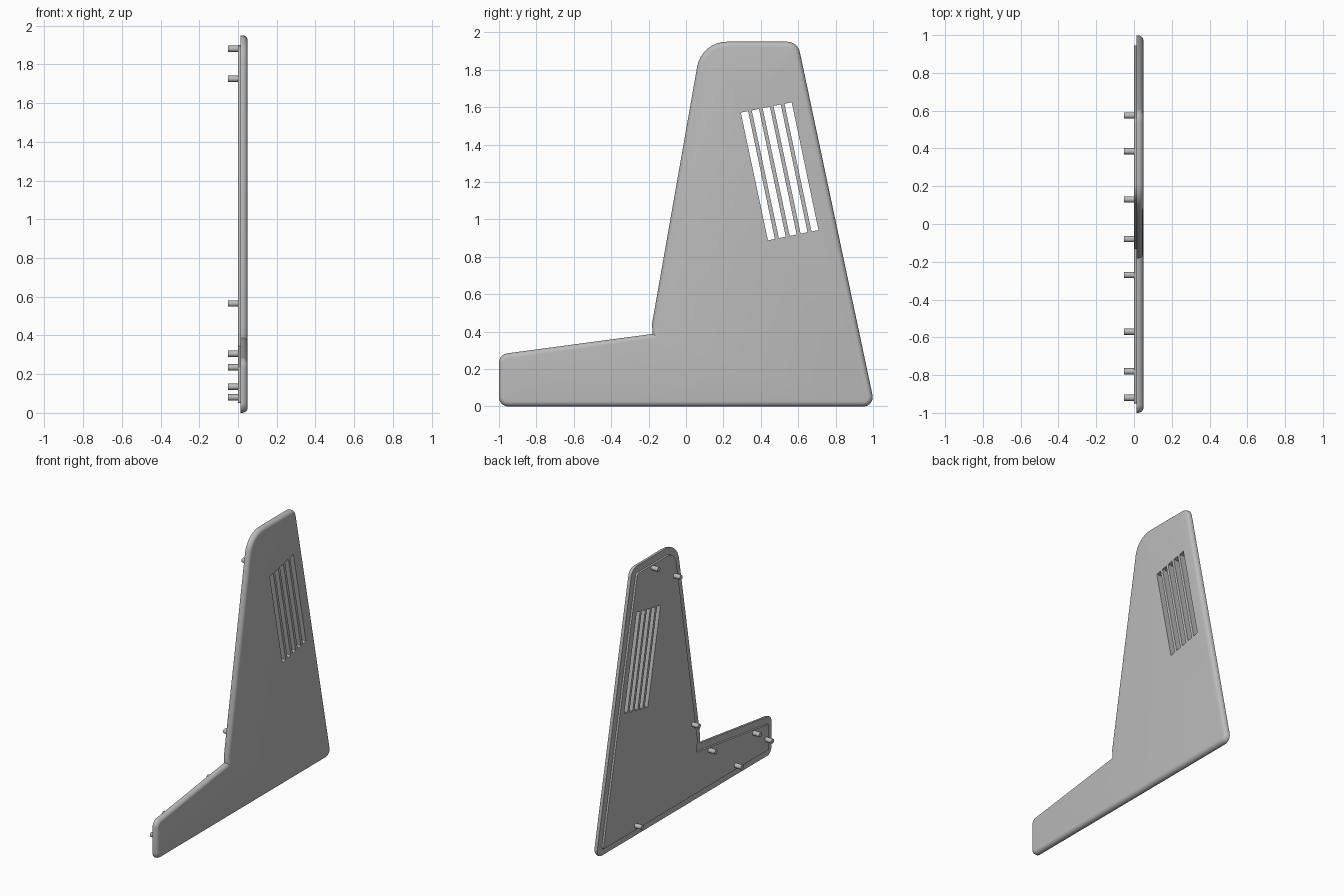
import bpy, bmesh, math
from mathutils import Vector

cube = bpy.data.objects.get("Cube")
if cube:
    bpy.data.objects.remove(cube)

grey = bpy.data.materials.new("plain grey")
grey.use_nodes = True
COLOUR = (0.5, 0.5, 0.5, 1)
grey.diffuse_color = COLOUR
grey.node_tree.nodes["Principled BSDF"].inputs["Base Color"].default_value = COLOUR

# Side outline corners, counter-clockwise: (y, z, rounding radius)
OUTLINE = [(-1, 0, .05), (1.01, 0, .05), (.597, 1.95, .07), (.083, 1.95, .16),
           (-.182, .44, 0), (-.178, .388, 0), (-1, .278, .05)]


def outline(inset=0):
    """Outline moved inwards, with its corners rounded."""
    n = len(OUTLINE)
    pts = [Vector(c[:2]) for c in OUTLINE]
    moved = []
    for i in range(n):
        a = (pts[i] - pts[i - 1]).normalized()
        b = (pts[(i + 1) % n] - pts[i]).normalized()
        na, nb = Vector((-a.y, a.x)), Vector((-b.y, b.x))
        moved.append(pts[i] + (na + nb) * inset / (1 + na.dot(nb)))
    loop = []
    for i, p in enumerate(moved):
        r = max(OUTLINE[i][2] - inset, 0.01) if OUTLINE[i][2] else 0
        if not r:
            loop.append(p)
            continue
        a = (p - moved[i - 1]).normalized()
        b = (moved[(i + 1) % n] - p).normalized()
        turn = a.angle(b)
        start = p - a * r * math.tan(turn / 2)
        normal = Vector((-a.y, a.x))
        for k in range(9):
            t = turn * k / 8
            loop.append(start + a * r * math.sin(t) + normal * r * (1 - math.cos(t)))
    return loop


def prism(name, loop, x0, x1, fillet=0):
    """Extrude a side outline from x0 to x1, rounding the x1 rim."""
    bm = bmesh.new()
    face = bm.faces.new([bm.verts.new((x0, p[0], p[1])) for p in loop])
    top = bmesh.ops.extrude_face_region(bm, geom=[face])["geom"]
    bmesh.ops.translate(bm, vec=(x1 - x0, 0, 0),
                        verts=[g for g in top if isinstance(g, bmesh.types.BMVert)])
    bmesh.ops.recalc_face_normals(bm, faces=bm.faces)
    if fillet:
        rim = [e for e in bm.edges if all(abs(v.co.x - x1) < 1e-5 for v in e.verts)]
        bmesh.ops.bevel(bm, geom=rim, offset=fillet, segments=5, profile=0.5,
                        affect='EDGES', clamp_overlap=False)
    mesh = bpy.data.meshes.new(name)
    bm.to_mesh(mesh)
    bm.free()
    mesh.materials.append(grey)
    obj = bpy.data.objects.new(name, mesh)
    bpy.context.collection.objects.link(obj)
    return obj


def smooth(obj):
    bpy.ops.object.select_all(action='DESELECT')
    obj.select_set(True)
    bpy.context.view_layer.objects.active = obj
    bpy.ops.object.shade_smooth_by_angle(angle=math.radians(30))


# Outer cover with rounded rim, and the raised panel on its inner side
cover = prism("cover_plate", outline(), .014, .05, fillet=.028)
panel = prism("inner_panel", outline(.05), 0, .014)

# Five slanted vent slots cut through both plates
for i in range(5):
    dy, dz = .0583 * i, .0118 * i
    slot = [(.438 + dy, .888 + dz), (.475 + dy, .896 + dz),
            (.332 + dy, 1.579 + dz), (.293 + dy, 1.571 + dz)]
    cutter = prism(f"vent_cutter_{i + 1}", slot, -.1, .1)
    cutter.hide_render = True
    cutter.hide_viewport = True
    cutter.display_type = 'WIRE'
    for plate in (cover, panel):
        cut = plate.modifiers.new("vent", 'BOOLEAN')
        cut.operation = 'DIFFERENCE'
        cut.solver = 'EXACT'
        cut.object = cutter

smooth(cover)
smooth(panel)

# Locating pegs on the inner side: (y, z)
PEGS = [(.385, 1.88), (.13, 1.725), (-.08, .565), (-.27, .305),
        (-.78, .235), (-.92, .135), (-.57, .08), (.575, .08)]
for i, (y, z) in enumerate(PEGS):
    bpy.ops.mesh.primitive_cylinder_add(vertices=24, radius=.0165, depth=.057,
                                        location=(-.0235, y, z),
                                        rotation=(0, math.pi / 2, 0))
    peg = bpy.context.object
    peg.name = f"peg_{i + 1}"
    peg.data.materials.append(grey)
    smooth(peg)
